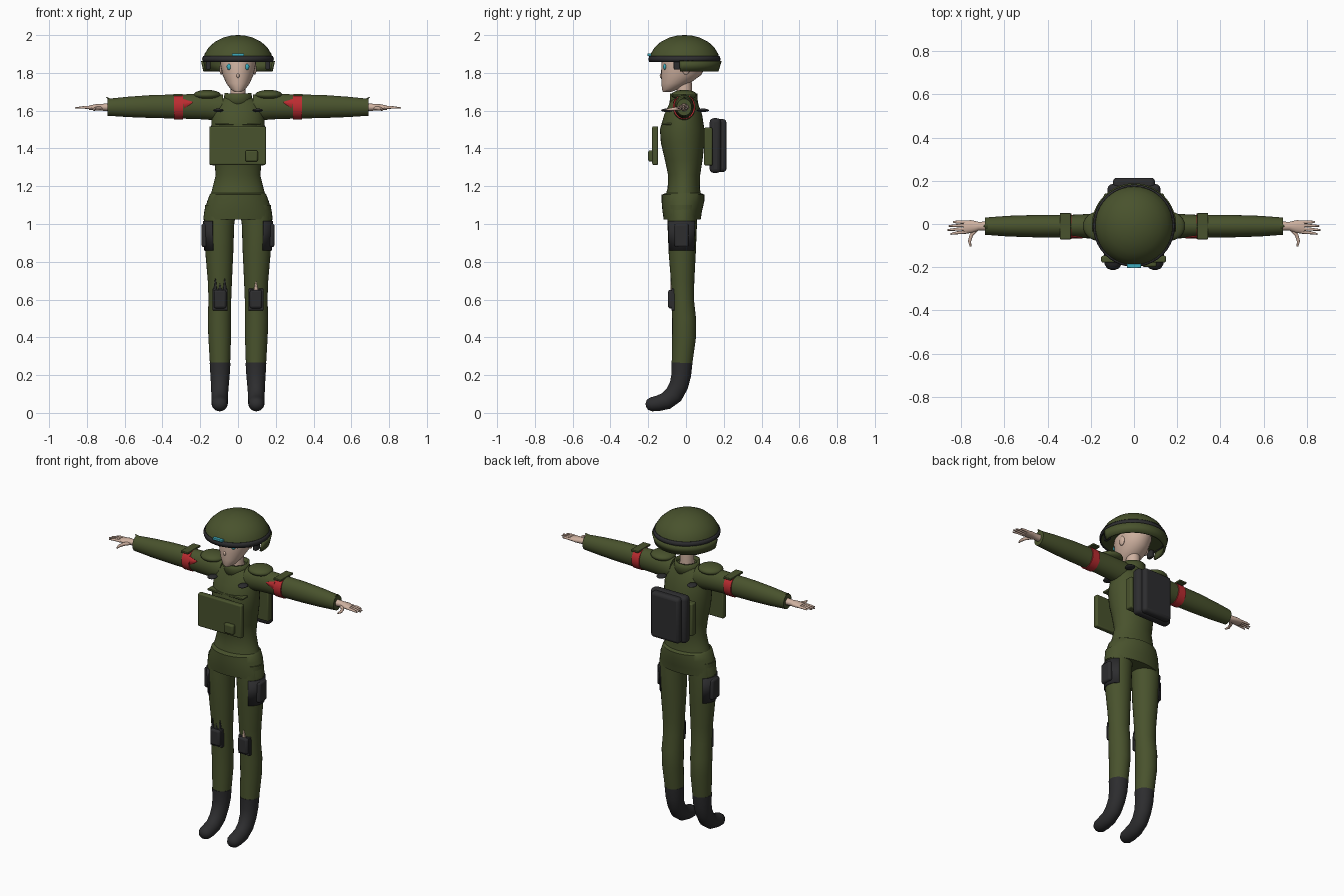
import bpy, bmesh
from math import cos, sin, tau, radians
from mathutils import Vector, Matrix

if "Cube" in bpy.data.objects:
    bpy.data.objects.remove(bpy.data.objects["Cube"])


def material(name, r, g, b):
    m = bpy.data.materials.new(name)
    m.use_nodes = True
    m.diffuse_color = (r, g, b, 1)
    bsdf = next(n for n in m.node_tree.nodes if n.type == 'BSDF_PRINCIPLED')
    bsdf.inputs["Base Color"].default_value = (r, g, b, 1)
    return m


green = material("olive green", .066, .085, .026)
dark = material("charcoal", .026, .026, .028)
skin = material("skin", .62, .44, .35)
red = material("red", .5, .025, .03)
cyan = material("cyan", .05, .42, .52)
made = []


def finish(bm, name, mat, mirror=False, bevel=0.0, thick=0.0):
    """Turn a bmesh into one object, or into a left and right pair."""
    bmesh.ops.recalc_face_normals(bm, faces=bm.faces)
    for side in ("left_", "right_") if mirror else ("",):
        if side == "right_":
            bmesh.ops.transform(bm, matrix=Matrix.Scale(-1, 4, (1, 0, 0)), verts=bm.verts)
            bmesh.ops.reverse_faces(bm, faces=bm.faces)
        mesh = bpy.data.meshes.new(side + name)
        bm.to_mesh(mesh)
        mesh.materials.append(mat)
        ob = bpy.data.objects.new(side + name, mesh)
        bpy.context.scene.collection.objects.link(ob)
        if bevel:
            mod = ob.modifiers.new("Bevel", 'BEVEL')
            mod.width, mod.segments = bevel, 3
        if thick:
            mod = ob.modifiers.new("Solidify", 'SOLIDIFY')
            mod.thickness = thick
        made.append(ob)
    bm.free()


def loft(name, mat, sections, across=(1, 0, 0), axis=None, arc=None, cap=True, n=28, **kw):
    """Skin ellipses (x, y, z, radius across, other radius) along a path."""
    bm = bmesh.new()
    u = Vector(across)
    points = [Vector(s[:3]) for s in sections]
    rings = []
    for i, s in enumerate(sections):
        step = points[min(i + 1, len(points) - 1)] - points[max(i - 1, 0)]
        t = Vector(axis) if axis else step.normalized()
        v = t.cross(u).normalized()
        if arc:
            angles = [radians(arc[0] + (arc[1] - arc[0]) * k / n) for k in range(n + 1)]
        else:
            angles = [tau * k / n for k in range(n)]
        rings.append([bm.verts.new(points[i] + u * s[3] * cos(a) + v * s[4] * sin(a))
                      for a in angles])
    count = len(rings[0])
    for a, b in zip(rings, rings[1:]):
        for k in range(count - 1 if arc else count):
            j = (k + 1) % count
            bm.faces.new((a[k], a[j], b[j], b[k]))
    if cap and not arc:
        bm.faces.new(rings[0])
        bm.faces.new(rings[-1])
    finish(bm, name, mat, **kw)


def box(name, mat, center, size, **kw):
    bm = bmesh.new()
    bmesh.ops.create_cube(bm, size=1)
    bmesh.ops.transform(bm, matrix=Matrix.LocRotScale(center, None, size), verts=bm.verts)
    finish(bm, name, mat, **kw)


def ellipsoid(name, mat, center, radii, **kw):
    bm = bmesh.new()
    bmesh.ops.create_uvsphere(bm, u_segments=24, v_segments=12, radius=1)
    bmesh.ops.transform(bm, matrix=Matrix.LocRotScale(center, None, radii), verts=bm.verts)
    finish(bm, name, mat, **kw)


UP = (0, 0, 1)
SIDE = (0, 1, 0)

# Head and neck
loft("head", skin, [(0, -.1, 1.7, .018, .022), (0, -.085, 1.712, .038, .042),
                    (0, -.055, 1.745, .062, .075), (0, -.025, 1.79, .082, .107),
                    (0, -.01, 1.85, .095, .12), (0, -.005, 1.91, .09, .11),
                    (0, 0, 1.95, .05, .07)], axis=UP)
ellipsoid("nose", skin, (0, -.13, 1.785), (.008, .009, .012))
ellipsoid("ear", skin, (.088, 0, 1.82), (.01, .02, .03), mirror=True)
ellipsoid("eye", cyan, (.046, -.112, 1.832), (.014, .009, .016), mirror=True)
loft("neck", skin, [(0, -.01, 1.64, .042, .042), (0, -.01, 1.78, .038, .04)], axis=UP)

# Helmet: dome, band, rear skirt, lamp and side clips
loft("helmet_dome", green, [(0, -.008, 1.865, .184, .186), (0, -.008, 1.9, .177, .179),
                            (0, -.008, 1.935, .155, .158), (0, -.008, 1.965, .122, .125),
                            (0, -.008, 1.987, .078, .08), (0, -.008, 1.997, .038, .04),
                            (0, -.008, 2, .006, .006)], axis=UP, n=40)
loft("helmet_band", dark, [(0, -.008, 1.858, .186, .188), (0, -.008, 1.874, .19, .191),
                           (0, -.008, 1.89, .184, .186)], axis=UP, n=40, cap=False, thick=.006)
loft("helmet_skirt", green, [(0, -.008, 1.81, .172, .168), (0, -.008, 1.865, .184, .185)],
     axis=UP, arc=(-8, 188), thick=.012)
box("helmet_clip", dark, (.158, -.045, 1.84), (.024, .04, .045), mirror=True, bevel=.006)
box("helmet_lamp", cyan, (0, -.194, 1.896), (.066, .02, .014), bevel=.003)

# Jacket
loft("jacket", green, [(0, -.015, 1.13, .152, .1), (0, -.012, 1.19, .135, .085),
                       (0, -.01, 1.26, .118, .085), (0, -.012, 1.34, .125, .1),
                       (0, -.018, 1.43, .138, .115), (0, -.02, 1.5, .143, .118),
                       (0, -.015, 1.58, .138, .1), (0, -.012, 1.64, .12, .075),
                       (0, -.012, 1.67, .07, .062)], axis=UP, n=36)
loft("collar", green, [(0, -.012, 1.63, .072, .066), (0, -.012, 1.665, .062, .06),
                       (0, -.012, 1.692, .06, .062)], axis=UP, cap=False, thick=.012)
loft("jacket_hem", green, [(0, -.02, 1.025, .184, .098), (0, -.02, 1.07, .178, .105),
                           (0, -.016, 1.12, .163, .113), (0, -.016, 1.155, .15, .113),
                           (0, -.014, 1.165, .142, .09)], axis=UP, n=36)
box("chest_seam", green, (0, -.1, 1.53), (.24, .06, .012), bevel=.004)
ellipsoid("shoulder_pad", green, (.163, -.01, 1.683), (.073, .068, .027), mirror=True)
for place, y in (("front", -.1), ("back", .09)):
    ellipsoid(place + "_shoulder_clip", dark, (.105, y, 1.602), (.027, .032, .009), mirror=True)

# Sleeves, armbands and hands
loft("sleeve", green, [(.08, -.01, 1.615, .06, .07), (.18, -.01, 1.622, .058, .068),
                       (.3, -.01, 1.622, .052, .064), (.45, -.01, 1.622, .052, .061),
                       (.58, -.01, 1.62, .048, .054), (.69, -.01, 1.618, .04, .045)],
     across=SIDE, axis=(1, 0, 0), mirror=True)
loft("cuff_point", green, [(.675, -.01, 1.655, .02, .008), (.697, -.01, 1.672, .002, .002)],
     across=SIDE, mirror=True, n=8)
loft("armband", red, [(.29, -.01, 1.62, .059, .066), (.34, -.01, 1.62, .059, .066)],
     across=SIDE, axis=(1, 0, 0), mirror=True)
loft("armband_point", red, [(.29, -.058, 1.635, .008, .03), (.24, -.062, 1.645, .006, .002)],
     across=SIDE, mirror=True, n=8)
box("armband_top", green, (.318, -.01, 1.683), (.05, .122, .012), mirror=True, bevel=.003)
loft("palm", skin, [(.68, -.01, 1.618, .021, .021), (.72, -.01, 1.618, .02, .018),
                    (.755, -.012, 1.618, .03, .016), (.79, -.015, 1.616, .03, .011)],
     across=SIDE, axis=(1, 0, 0), mirror=True, n=16)
for i, finger in enumerate(("index", "middle", "ring", "little")):
    y = -.037 + .015 * i
    reach = (.85, .863, .858, .838)[i]
    loft(finger + "_finger", skin, [(.775, y, 1.617, .008, .008),
                                    (.82, y * 1.1, 1.617, .007, .007),
                                    (reach, y * 1.25, 1.614, .004, .004)],
         across=SIDE, mirror=True, n=10)
loft("thumb", skin, [(.725, -.02, 1.614, .011, .011), (.753, -.05, 1.61, .01, .009),
                     (.762, -.08, 1.607, .008, .008), (.757, -.105, 1.606, .004, .004)],
     across=UP, mirror=True, n=10)

# Trousers and boots
loft("trouser_leg", green, [(.09, -.02, 1.1, .085, .075), (.1, -.02, 1, .08, .078),
                            (.099, -.02, .85, .074, .072), (.096, -.018, .7, .064, .062),
                            (.096, -.016, .6, .06, .058), (.098, -.01, .5, .062, .063),
                            (.097, -.01, .4, .06, .063), (.095, -.022, .25, .053, .054)],
     axis=UP, mirror=True)
loft("boot", dark, [(.095, -.022, .265, .055, .056), (.095, -.025, .2, .051, .052),
                    (.096, -.038, .145, .047, .05), (.097, -.065, .095, .044, .05),
                    (.097, -.105, .063, .043, .046), (.097, -.15, .05, .043, .041),
                    (.097, -.185, .045, .04, .037), (.097, -.205, .043, .028, .026),
                    (.097, -.213, .042, .008, .008)], mirror=True)

# Thigh holsters and knee pads
loft("thigh_patch", dark, [(.099, -.02, .86, .08, .078), (.1, -.02, 1.015, .085, .084)],
     axis=UP, arc=(-65, 55), mirror=True, thick=.006)
box("thigh_pouch", dark, (.178, -.024, .94), (.03, .075, .125), mirror=True, bevel=.012)
box("knee_pad", dark, (.095, -.078, .602), (.066, .034, .098), mirror=True, bevel=.012)
box("knee_plate", dark, (.095, -.068, .6), (.08, .02, .115), mirror=True, bevel=.004)
for i in range(3):
    x = -.12 + .025 * i
    loft("right_knee_point", dark, [(x, -.072, .64, .013, .009),
                                    (x, -.078, .71 - .025 * (i == 1), .002, .003)], n=8)
loft("left_knee_point", skin, [(.095, -.074, .64, .016, .008), (.095, -.08, .695, .002, .003)], n=8)

# Chest pack and backpack
box("chest_plate", green, (-.002, -.163, 1.415), (.3, .032, .205), bevel=.008)
box("chest_pouch", green, (.072, -.185, 1.36), (.066, .03, .06), bevel=.01)
box("back_plate", green, (0, .118, 1.41), (.28, .045, .2), bevel=.008)
box("backpack", dark, (0, .155, 1.415), (.245, .06, .29), bevel=.022)
box("backpack_cover", dark, (0, .188, 1.415), (.195, .052, .28), bevel=.018)

# Smooth shading with crisp edges
bpy.ops.object.select_all(action='DESELECT')
for ob in made:
    ob.select_set(True)
bpy.context.view_layer.objects.active = made[0]
bpy.ops.object.shade_smooth_by_angle(angle=radians(40))
